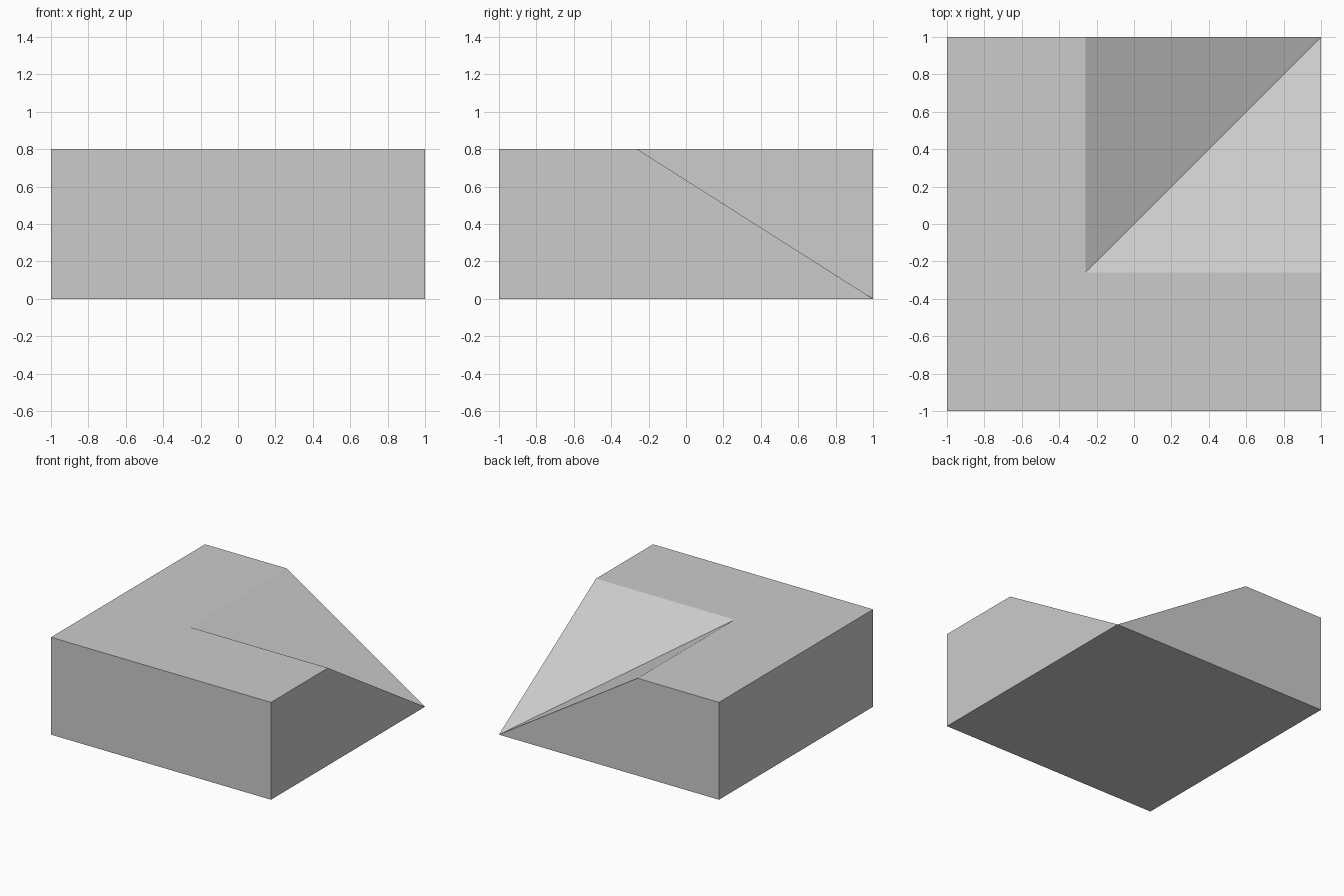
import bpy
import bmesh

if "Cube" in bpy.data.objects:
    bpy.data.objects.remove(bpy.data.objects["Cube"])

H = 0.8      # height of the block
C = -0.26    # inner corner where the two slopes start

bm = bmesh.new()


def ring(points, z):
    return [bm.verts.new((x, y, z)) for x, y in points]


# Square base and L-shaped top
base = ring([(-1, -1), (1, -1), (1, 1), (-1, 1)], 0)
top = ring([(-1, -1), (1, -1), (1, C), (C, C), (C, 1), (-1, 1)], H)
bm.faces.new(base[::-1])
bm.faces.new(top)

# Full front and left walls
bm.faces.new((base[0], base[1], top[1], top[0]))
bm.faces.new((base[3], base[0], top[0], top[5]))

# Right and back walls, cut down to the low corner
bm.faces.new((base[1], base[2], top[2], top[1]))
bm.faces.new((base[2], base[3], top[5], top[4]))

# Two slopes meeting in a valley that runs to the low corner
bm.faces.new((top[2], base[2], top[3]))
bm.faces.new((top[3], base[2], top[4]))

bmesh.ops.recalc_face_normals(bm, faces=bm.faces)
mesh = bpy.data.meshes.new("inner_corner_ramp")
bm.to_mesh(mesh)
bm.free()
ramp = bpy.data.objects.new("inner_corner_ramp", mesh)
bpy.context.collection.objects.link(ramp)
